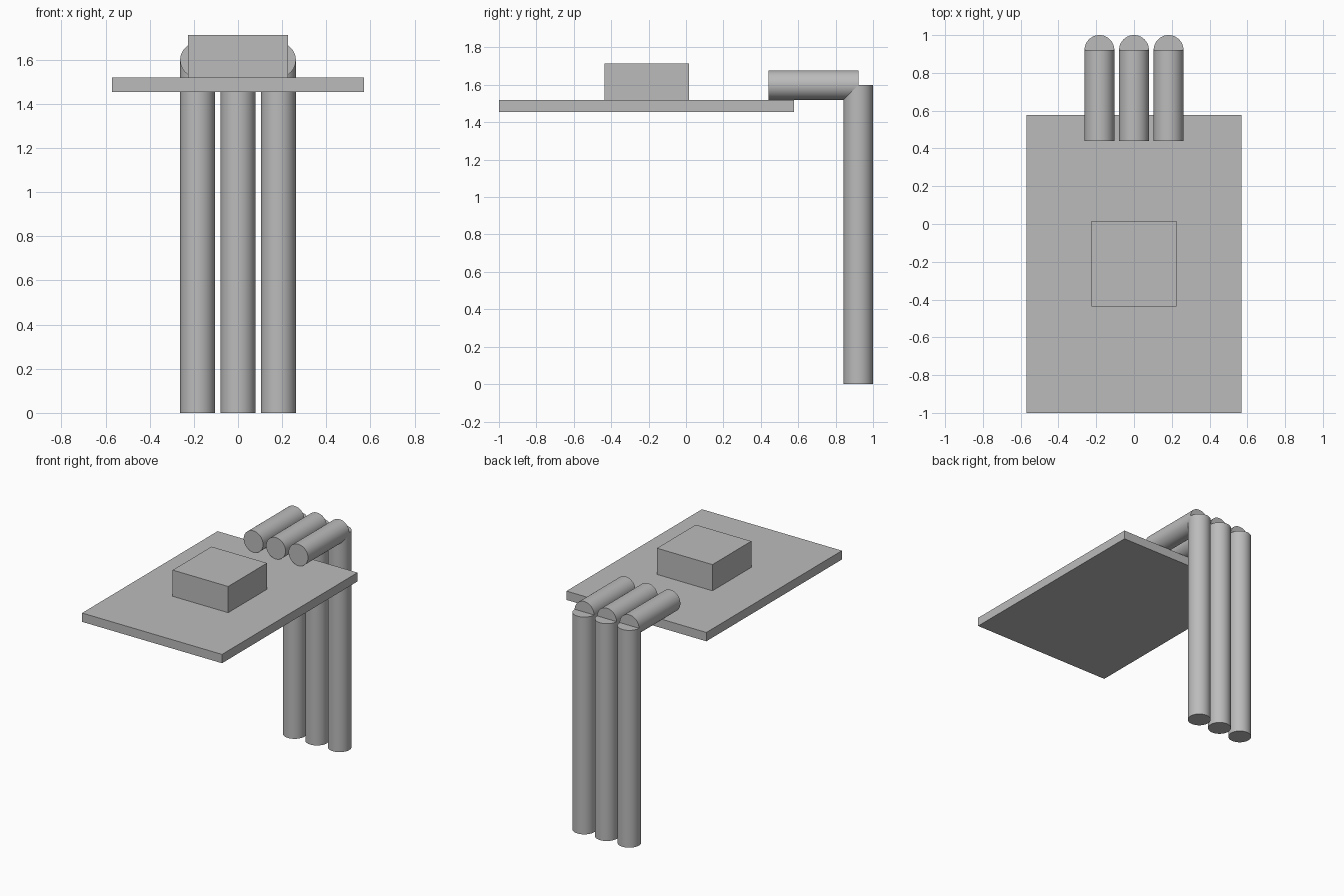
import bpy
from math import pi

cube = bpy.data.objects.get("Cube")
if cube:
    bpy.data.objects.remove(cube, do_unlink=True)

GREY = (0.5, 0.5, 0.5, 1.0)
grey = bpy.data.materials.new("plain grey")
grey.use_nodes = True
grey.diffuse_color = GREY
grey.node_tree.nodes["Principled BSDF"].inputs["Base Color"].default_value = GREY


def box(name, low, high):
    """Box between two opposite corners."""
    centre = [(a + b) / 2 for a, b in zip(low, high)]
    bpy.ops.mesh.primitive_cube_add(size=1, location=centre)
    part = bpy.context.object
    part.name = name
    part.scale = [b - a for a, b in zip(low, high)]
    bpy.ops.object.transform_apply(location=False, rotation=False, scale=True)
    part.data.materials.append(grey)


def pipe(name, length, location, tilt=0.0):
    """Round bar, upright unless tilted about x."""
    bpy.ops.mesh.primitive_cylinder_add(
        vertices=64, radius=RADIUS, depth=length,
        location=location, rotation=(tilt, 0, 0))
    part = bpy.context.object
    part.name = name
    part.data.materials.append(grey)
    bpy.ops.object.shade_smooth_by_angle()


RADIUS = 0.079
SPACING = 0.183
PIPE_Y = 1 - RADIUS
PLATE_TOP = 1.52
POST_TOP = 1.6
ARM_FRONT = 0.44

# Flat plate with a raised block
box("base_plate", (-0.57, -1, 1.455), (0.57, 0.577, PLATE_TOP))
box("raised_block", (-0.226, -0.437, PLATE_TOP), (0.226, 0.015, 1.713))

# Three bent pipes: an arm resting on the plate and a long post behind it
for side, step in (("right", -1), ("middle", 0), ("left", 1)):
    x = step * SPACING
    pipe(f"{side}_post", POST_TOP, (x, PIPE_Y, POST_TOP / 2))
    pipe(f"{side}_arm", PIPE_Y - ARM_FRONT,
         (x, (PIPE_Y + ARM_FRONT) / 2, PLATE_TOP + RADIUS), pi / 2)
